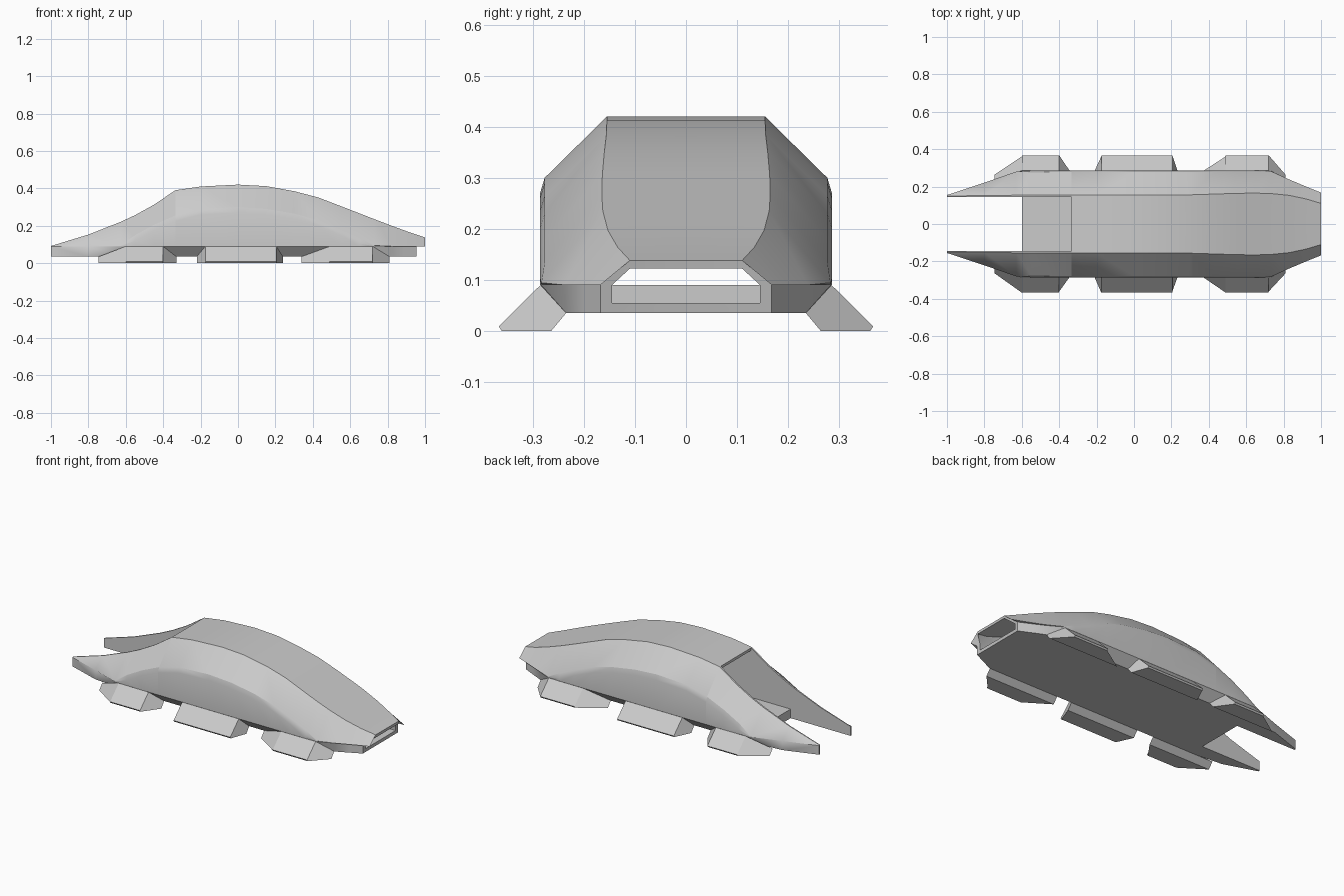
import bpy, bmesh, math

cube = bpy.data.objects.get("Cube")
if cube:
    bpy.data.objects.remove(cube, do_unlink=True)

grey = bpy.data.materials.new("hull_grey")
grey.use_nodes = True
COLOUR = (0.6, 0.6, 0.6, 1)
grey.diffuse_color = COLOUR
grey.node_tree.nodes["Principled BSDF"].inputs["Base Color"].default_value = COLOUR

FLOOR, SILL, BASE, INNER = 0.055, 0.09, 0.035, 0.145

# Hull stations: x, roof height, roof half width, shoulder height, half width
STATIONS = [
    (-1.0, 0.092, 0.15, 0.09, 0.155), (-0.8, 0.153, 0.152, 0.09, 0.221),
    (-0.63, 0.22, 0.154, 0.092, 0.28), (-0.55, 0.257, 0.155, 0.135, 0.285),
    (-0.45, 0.312, 0.155, 0.19, 0.286), (-0.335, 0.39, 0.155, 0.24, 0.286),
    (-0.2, 0.41, 0.155, 0.275, 0.286), (0, 0.42, 0.155, 0.285, 0.286),
    (0.15, 0.412, 0.155, 0.275, 0.286), (0.3, 0.385, 0.156, 0.25, 0.286),
    (0.43, 0.351, 0.16, 0.215, 0.286), (0.55, 0.305, 0.164, 0.165, 0.286),
    (0.65, 0.266, 0.165, 0.12, 0.286), (0.73, 0.235, 0.163, 0.093, 0.284),
    (0.83, 0.197, 0.153, 0.09, 0.238), (0.92, 0.164, 0.134, 0.09, 0.2),
    (1.0, 0.138, 0.11, 0.09, 0.168),
]
REAR = 5  # station where the roof begins


def finish(bm, name, mirror=True):
    bmesh.ops.recalc_face_normals(bm, faces=bm.faces)
    mesh = bpy.data.meshes.new(name)
    bm.to_mesh(mesh)
    bm.free()
    mesh.materials.append(grey)
    obj = bpy.data.objects.new(name, mesh)
    bpy.context.collection.objects.link(obj)
    if mirror:
        mod = obj.modifiers.new("mirror", "MIRROR")
        mod.use_axis = (False, True, False)
    bpy.ops.object.select_all(action="DESELECT")
    obj.select_set(True)
    bpy.context.view_layer.objects.active = obj
    bpy.ops.object.shade_smooth_by_angle(angle=math.radians(28))
    return obj


def loft(name, rings, caps=(0, -1)):
    """Skin closed rings, leaving the centre plane open for the mirror."""
    bm = bmesh.new()
    loops = [[bm.verts.new(p) for p in ring] for ring in rings]
    n = len(loops[0])
    for a, b in zip(loops, loops[1:]):
        for i in range(n):
            quad = (a[i], a[(i + 1) % n], b[(i + 1) % n], b[i])
            if any(abs(v.co.y) > 1e-5 for v in quad):
                bm.faces.new(quad)
    for c in caps:
        bm.faces.new(loops[c])
    bmesh.ops.remove_doubles(bm, verts=bm.verts, dist=0.0004)
    return finish(bm, name)


def skin(station):
    """Outer half section, from roof edge to underside."""
    x, zt, yt, zs, w = station
    low_x = x if x < 0.73 else 0.73 + (x - 0.73) * 0.833
    b = min(0.015, (zs - SILL) * 0.5)
    return [(x, yt, zt), (x, w - 0.6 * b, zs + b), (low_x, w, max(SILL, zs - b)),
            (low_x, w, SILL), (low_x, min(w, 0.235), BASE)], low_x


def body_ring(station):
    outer, lx = skin(station)
    x, zt, yt = station[:3]
    ceiling = zt - 0.016
    inner = [(lx, 0, BASE), (lx, 0, FLOOR), (lx, INNER, FLOOR), (lx, INNER, SILL),
             (x, min(yt, INNER), ceiling), (x, 0, ceiling)]
    return [(x, 0, zt)] + outer + inner


def prong_ring(station):
    outer, x = skin(station)
    return outer + [(x, INNER, BASE), (x, INNER, station[1])]


# Hollow main body, open at the nose and the rear
loft("hull_body", [body_ring(s) for s in STATIONS[REAR:]])

# Paired tail prongs
loft("tail_prongs", [prong_ring(s) for s in STATIONS[:REAR + 1]], caps=(0,))

# Deck between the prongs, running a little way inside
loft("rear_deck", [[(x, 0, BASE), (x, INNER, BASE), (x, INNER, SILL), (x, 0, SILL)]
                   for x in (-0.6, -0.33)], caps=(0,))
loft("inner_deck", [[(x, 0, FLOOR), (x, INNER, FLOOR), (x, INNER, SILL), (x, 0, SILL)]
                    for x in (-0.33, 0.9)])

# Slanted side pads: inner span along x, outer span along x
PADS = {"rear": (-0.745, -0.33, -0.6, -0.4),
        "middle": (-0.22, 0.24, -0.175, 0.205),
        "front": (0.34, 0.81, 0.49, 0.72)}
for place, (i0, i1, o0, o1) in PADS.items():
    loft(place + "_side_pads", [
        [(xi, 0.235, BASE), (xo, 0.285, SILL), (xo, 0.367, 0.009),
         (xo, 0.361, 0.0), (xi, 0.264, 0.0)]
        for xi, xo in ((i0, o0), (i1, o1))])
